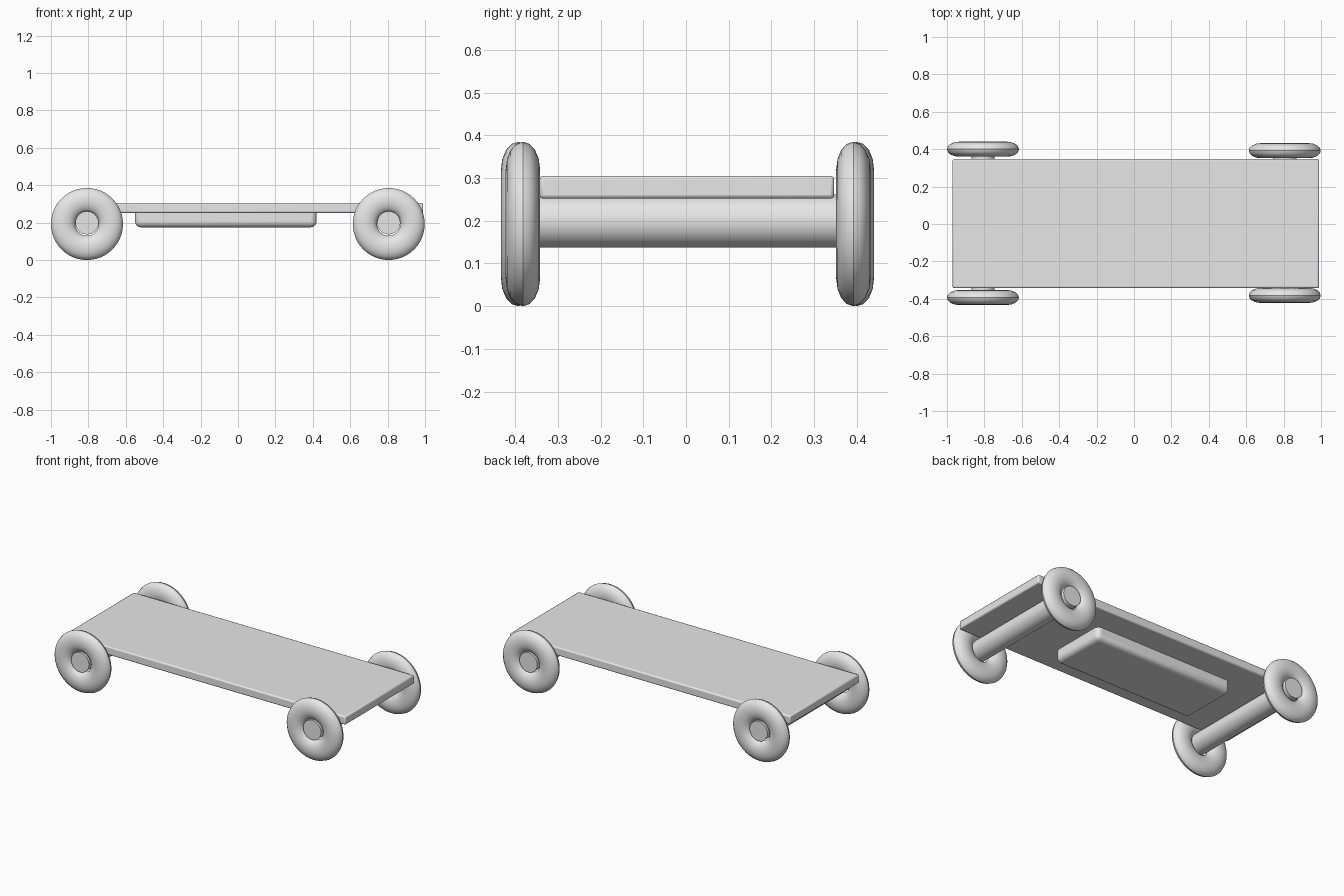
import bpy
import math

cube = bpy.data.objects.get("Cube")
if cube:
    bpy.data.objects.remove(cube, do_unlink=True)

grey = bpy.data.materials.new("light_grey")
grey.use_nodes = True
grey.diffuse_color = (0.8, 0.8, 0.8, 1)
grey.node_tree.nodes["Principled BSDF"].inputs["Base Color"].default_value = (0.8, 0.8, 0.8, 1)


def finish(name):
    """Name the active part, colour it and smooth its curved faces."""
    obj = bpy.context.object
    obj.name = name
    obj.data.materials.clear()
    obj.data.materials.append(grey)
    bpy.ops.object.transform_apply(location=False, rotation=True, scale=True)
    bpy.ops.object.shade_smooth_by_angle(angle=math.radians(35))
    return obj


def rounded_box(name, low, high, radius, segments):
    """Box between two corners with bevelled edges."""
    centre = [(a + b) / 2 for a, b in zip(low, high)]
    bpy.ops.mesh.primitive_cube_add(size=1, location=centre)
    bpy.context.object.scale = [b - a for a, b in zip(low, high)]
    obj = finish(name)
    bevel = obj.modifiers.new("rounded_edges", 'BEVEL')
    bevel.width = radius
    bevel.segments = segments
    return obj


def axle(name, x, back, front):
    """Round bar across the board whose ends show as wheel hubs."""
    bpy.ops.mesh.primitive_cylinder_add(
        vertices=32, radius=0.062, depth=back - front,
        location=(x, (back + front) / 2, 0.199), rotation=(math.pi / 2, 0, 0))
    finish(name)


def tyre(name, x, y):
    """Ring flattened along its axle."""
    bpy.ops.mesh.primitive_torus_add(
        major_radius=0.1275, minor_radius=0.065,
        major_segments=48, minor_segments=16,
        location=(x, y, 0.1925), rotation=(math.pi / 2, 0, 0))
    bpy.context.object.scale = (1, 1, 0.62)
    finish(name)


# Board and the block hanging under it
rounded_box("deck", (-0.97, -0.343, 0.252), (0.99, 0.347, 0.305), 0.008, 2)
rounded_box("under_block", (-0.55, -0.185, 0.175), (0.42, 0.185, 0.285), 0.03, 4)

# Axles with a tyre at each end
for side, x, back, front in (("right", -0.8075, 0.4, -0.393),
                             ("left", 0.806, 0.392, -0.382)):
    axle(side + "_axle", x, back + 0.03, front - 0.03)
    tyre(side + "_back_tyre", x, back)
    tyre(side + "_front_tyre", x, front)
